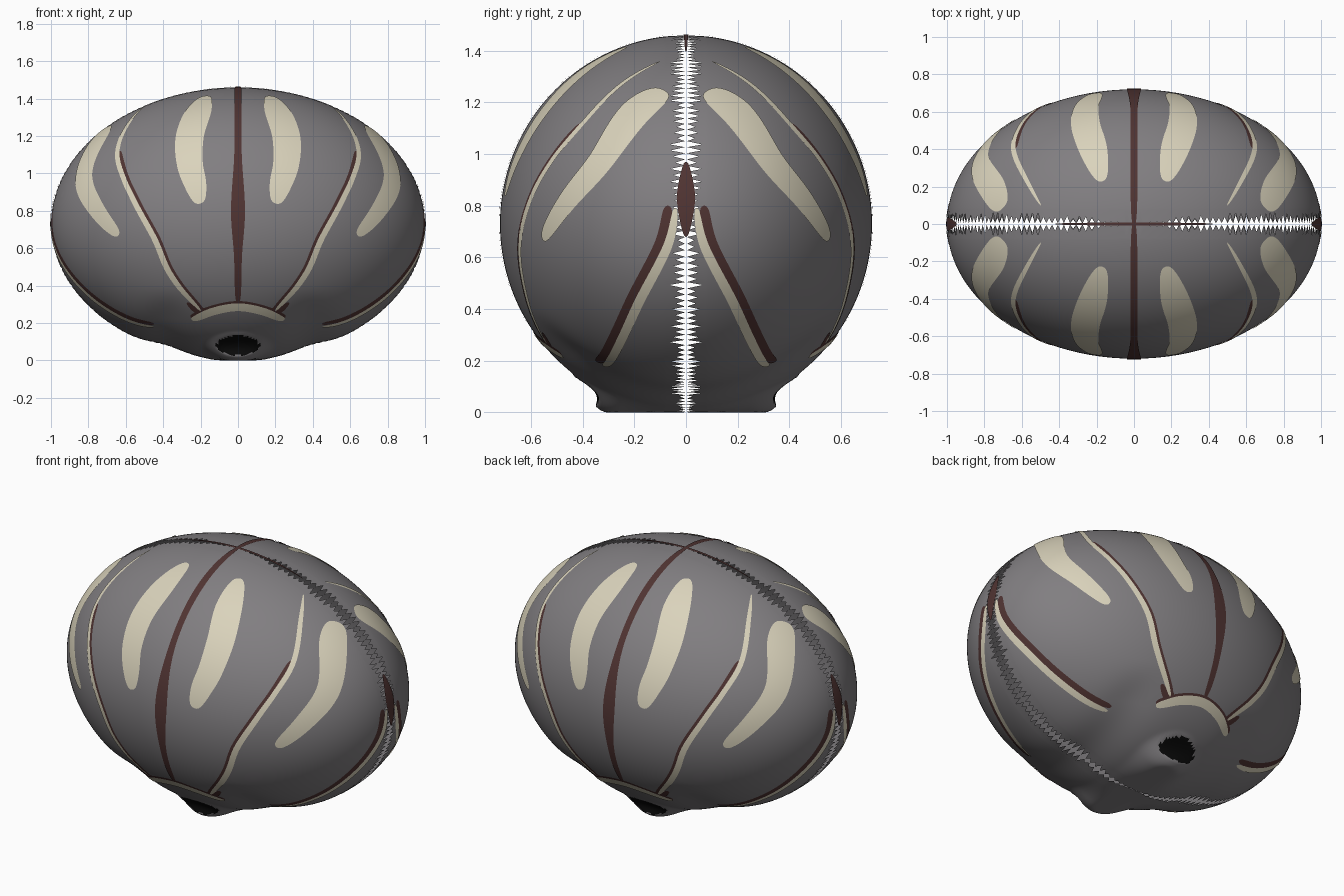
import bpy, bmesh, math, random
from mathutils import Vector

random.seed(4)
cube = bpy.data.objects.get("Cube")
if cube:
    bpy.data.objects.remove(cube, do_unlink=True)

RADII = Vector((1.0, 0.72, 0.73))
CENTRE = Vector((0, 0, 0.73))


def material(name, colour):
    m = bpy.data.materials.new(name)
    m.use_nodes = True
    m.diffuse_color = (*colour, 1)
    bsdf = m.node_tree.nodes["Principled BSDF"]
    bsdf.inputs["Base Color"].default_value = (*colour, 1)
    bsdf.inputs["Roughness"].default_value = 0.8
    return m


GREY = material("warm grey", (0.22, 0.21, 0.22))
CREAM = material("cream", (0.70, 0.65, 0.50))
BROWN = material("dark brown", (0.08, 0.034, 0.032))
BLACK = material("black", (0.003, 0.003, 0.003))


def smoothstep(t):
    t = max(0.0, min(1.0, t))
    return t * t * (3 - 2 * t)


def sculpt(p):
    """Pull the underside down into a narrow flat keel with a snout at each end."""
    x, y, z = p
    if z < 0.4:
        z += 0.025 * math.exp(-((abs(x) - 0.38) / 0.13) ** 2) * smoothstep((0.4 - z) / 0.2)
        d = math.hypot(x, max(0, abs(y) - 0.25))
        z *= 1 - smoothstep((0.2 - d) / 0.15)
    return Vector((x, y, z))


def on_body(p, lift=0.0):
    """Project a point onto the body, raised by lift."""
    d = Vector(p) - CENTRE
    k = math.sqrt(sum((d[i] / RADII[i]) ** 2 for i in range(3)))
    d /= k
    n = Vector([d[i] / RADII[i] ** 2 for i in range(3)]).normalized()
    return sculpt(CENTRE + d) + n * lift, n


def finish(bm, name, mats, mirror, merge=False):
    for f in bm.faces:
        f.smooth = True
    me = bpy.data.meshes.new(name)
    bm.to_mesh(me)
    bm.free()
    ob = bpy.data.objects.new(name, me)
    bpy.context.collection.objects.link(ob)
    for m in mats:
        me.materials.append(m)
    if any(mirror):
        mod = ob.modifiers.new("mirror", 'MIRROR')
        mod.use_axis = mirror
        mod.use_mirror_merge = merge
    return ob


def build_body(around=360, rows=100):
    """Front half shell with a ragged seam edge, mirrored to the back."""
    bm = bmesh.new()
    pole = bm.verts.new(CENTRE - Vector((0, RADII.y, 0)))
    gaps = [random.uniform(0.03, 0.065) if i % 2 else 0.004 for i in range(around)]
    rings = []
    for r in range(1, rows + 1):
        ring = []
        for i in range(around):
            t = math.tau * i / around
            c = math.cos(math.radians(84) * r / (rows - 1))
            if r == rows:
                # the seam closes along the crown and the keel
                fade = max(0.08, min(1, abs(math.sin(t)) / 0.4))
                c = gaps[min(i, around - i)] * fade / RADII.y
            s = math.sqrt(1 - c * c)
            p = CENTRE + Vector((s * math.sin(t), -c * RADII.y, s * math.cos(t) * RADII.z))
            ring.append(bm.verts.new(sculpt(p)))
        rings.append(ring)
    for i in range(around):
        j = (i + 1) % around
        bm.faces.new((pole, rings[0][j], rings[0][i]))
        for a, b in zip(rings, rings[1:]):
            bm.faces.new((a[i], a[j], b[j], b[i]))
    # black nostril recessed into each snout
    pit = set()
    for f in bm.faces:
        c = f.calc_center_median()
        if c.y < -0.26 and (c.x / 0.115) ** 2 + ((c.z - 0.08) / 0.052) ** 2 < 1:
            f.material_index = 1
            pit.update(f.verts)
    for v in pit:
        depth = 1 - (v.co.x / 0.12) ** 2 - ((v.co.z - 0.08) / 0.055) ** 2
        v.co.y += 0.04 * max(0, depth)
    return finish(bm, "body_shell", (GREY, BLACK), (False, True, False), True)


def spline(pts, t):
    """Smooth interpolation through equally spaced control values."""
    u = t * (len(pts) - 1)
    i = min(int(u), len(pts) - 2)
    f = u - i
    a, b, c, d = (pts[max(0, min(len(pts) - 1, i + k))] for k in (-1, 0, 1, 2))
    return b + 0.5 * f * (c - a + f * (2 * a - 5 * b + 4 * c - d + f * (3 * (b - c) + d - a)))


def ribbon(name, path, mat, mirror=(True, True, False), lift=0.004, steps=60, cols=6):
    """Rounded-end painted band; path holds x, y, z, width."""
    bm = bmesh.new()
    pts = [Vector(p) for p in path]
    grid = []
    for k in range(steps + 1):
        t = 0.5 - 0.5 * math.cos(math.pi * k / steps)
        q = spline(pts, t)
        p, n = on_body(q[:3])
        ahead = on_body(spline(pts, min(1, t + 0.01))[:3])[0]
        behind = on_body(spline(pts, max(0, t - 0.01))[:3])[0]
        side = (ahead - behind).cross(n).normalized()
        half = q[3] / 2 * math.sqrt(max(0.0004, 1 - abs(2 * t - 1) ** 8))
        grid.append([bm.verts.new(on_body(p + side * half * (2 * c / cols - 1), lift)[0])
                     for c in range(cols + 1)])
    for a, b in zip(grid, grid[1:]):
        for c in range(cols):
            bm.faces.new((a[c], a[c + 1], b[c + 1], b[c]))
    return finish(bm, name, (mat,), mirror)


def shifted(path, offset, width):
    return [(p[0] + offset[0], p[1] + offset[1], p[2] + offset[2], width) for p in path]


build_body()

# broad cream patches
ribbon("inner_patch", [(.17, -.23, 1.42, .09), (.22, -.40, 1.33, .15), (.265, -.54, 1.2, .155),
                       (.265, -.64, 1.06, .14), (.235, -.69, .95, .12), (.205, -.71, .84, .08)], CREAM)
ribbon("outer_patch", [(.70, -.08, 1.24, .12), (.76, -.19, 1.17, .16), (.82, -.33, .97, .13),
                       (.75, -.46, .81, .10), (.64, -.555, .67, .07)], CREAM)

# slender cream lines, each with a brown edge beneath
line = [(.50, -.10, 1.36, .015), (.58, -.24, 1.28, .025), (.64, -.40, 1.11, .028),
        (.61, -.52, .97, .028), (.55, -.60, .835, .03), (.445, -.64, .65, .032),
        (.37, -.63, .46, .034), (.20, -.54, .26, .034)]
ribbon("front_line", line, CREAM)
ribbon("front_line_edge", shifted(line[2:], (-.016, 0, .004), .036), BROWN, lift=0.002)

side = [(.99, -.04, .79, .025), (.98, -.07, .645, .035), (.88, -.18, .43, .037),
        (.73, -.245, .29, .036), (.44, -.31, .155, .035)]
ribbon("side_line", side, CREAM)
ribbon("side_line_edge", shifted(side, (0, -.028, .01), .045), BROWN, lift=0.002)

# central brown stripe over the crown and small seam marks
ribbon("centre_stripe", [(0, .01, 1.46, .04), (0, -.36, 1.36, .04), (0, -.62, 1.1, .04),
                         (0, -.71, .80, .075), (0, -.69, .55, .042), (0, -.59, .31, .04)],
       BROWN, (False, True, False))
ribbon("crown_seam_mark", [(-.42, 0, 1.39, .008), (0, 0, 1.46, .018), (.42, 0, 1.39, .008)],
       BROWN, (False, False, False))
ribbon("side_seam_mark", [(.95, 0, .97, .02), (.99, 0, .83, .07), (1, 0, .68, .02)],
       BROWN, (True, False, False))

# arched brow over each snout
brow = [(-.25, -.48, .195, .04), (-.14, -.54, .262, .05), (0, -.57, .288, .052),
        (.14, -.54, .262, .05), (.25, -.48, .195, .04)]
ribbon("brow", brow, CREAM, (False, True, False))
ribbon("brow_edge", shifted(brow, (0, 0, .018), .05), BROWN, (False, True, False), lift=0.002)
ribbon("brow_corner", [(.18, -.55, .27, .035), (.22, -.53, .265, .045), (.27, -.55, .30, .02)],
       BROWN, lift=0.003)
